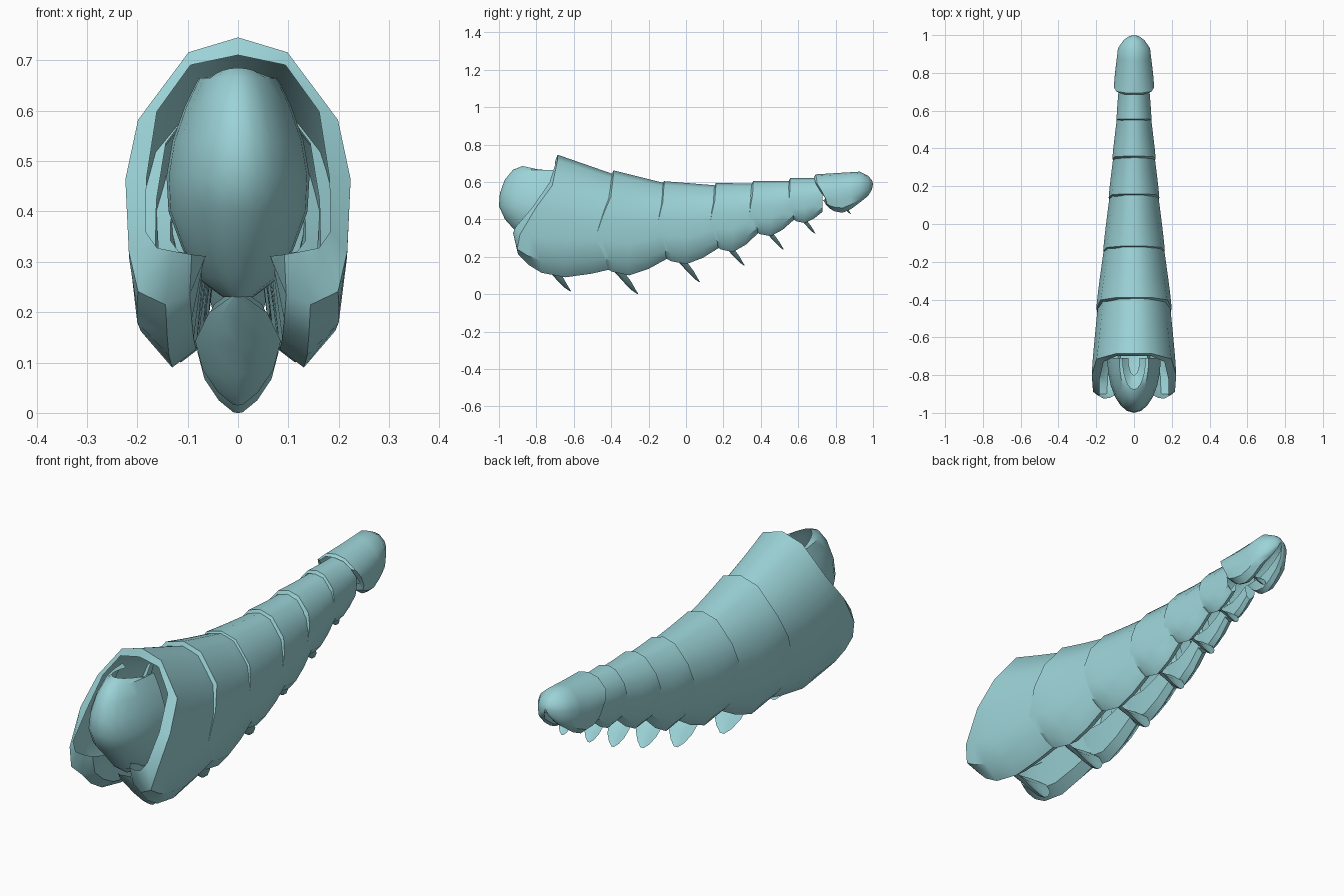
import bpy, bmesh, math
from mathutils import Vector

if "Cube" in bpy.data.objects:
    bpy.data.objects.remove(bpy.data.objects["Cube"])

mat = bpy.data.materials.new("pale_teal")
mat.diffuse_color = (0.33, 0.65, 0.68, 1)
mat.use_nodes = True
mat.node_tree.nodes["Principled BSDF"].inputs["Base Color"].default_value = mat.diffuse_color


def loft(name, rows, closed=False, caps=False):
    """Skin a list of equally long point rows into a smooth object."""
    bm = bmesh.new()
    vs = [[bm.verts.new(p) for p in r] for r in rows]
    n = len(rows[0])
    for a, b in zip(vs, vs[1:]):
        for i in range(n if closed else n - 1):
            j = (i + 1) % n
            bm.faces.new((a[i], a[j], b[j], b[i]))
    if caps:
        bm.faces.new(vs[0])
        bm.faces.new(vs[-1])
    bmesh.ops.remove_doubles(bm, verts=bm.verts, dist=0.0005)
    bmesh.ops.recalc_face_normals(bm, faces=bm.faces)
    # open shells: make sure they face away from the body axis
    if not caps:
        mid = sum((v.co for v in bm.verts), Vector()) / len(bm.verts)
        if sum((f.calc_center_median() - mid).dot(f.normal) * f.calc_area() for f in bm.faces) < 0:
            bmesh.ops.reverse_faces(bm, faces=bm.faces)
    me = bpy.data.meshes.new(name)
    bm.to_mesh(me)
    bm.free()
    me.materials.append(mat)
    me.shade_smooth()
    me.set_sharp_from_angle(angle=math.radians(40))
    ob = bpy.data.objects.new(name, me)
    bpy.context.collection.objects.link(ob)
    return ob


def mirror_row(half):
    """half runs from the centre line to +x."""
    return [Vector((-p.x, p.y, p.z)) for p in reversed(half[1:])] + half


# Half profiles of an armour plate, top centre to inner lower edge (width, height)
GIRTH = [(0, 1), (.42, .955), (.86, .75), (1, .55), (.99, .33), (.93, .12), (.63, 0), (.4, .06), (.32, .32)]
BULGE = [(0, 1), (.43, .955), (.87, .75), (.98, .57), (.95, .35), (.87, .23), (.63, .19), (.42, .22), (.3, .32)]
RIM = [(0, .94), (.41, .91), (.7, .77), (.79, .57), (.8, .41), (.7, .36), (.56, .35), (.4, .34), (.28, .335)]
FORWARD = [0, 0, .13, .53, .93, 1, .98, .9, .7]


def blend(a, b, t):
    return [(p[0] + (q[0] - p[0]) * t, p[1] + (q[1] - p[1]) * t) for p, q in zip(a, b)]


STATIONS = [(0, RIM), (.04, BULGE), (.14, blend(BULGE, GIRTH, .45)), (.27, blend(BULGE, GIRTH, .8)),
            (.5, GIRTH), (.75, GIRTH), (1, GIRTH)]


def plate(name, yf, yb, lobe, w1, w2, zt1, zt2, zb1, zb2, tip=None):
    rows = []
    for k, prof in STATIONS:
        w = w1 + (w2 - w1) * k
        zt = zt1 + (zt2 - zt1) * k
        zb = zb1 + (zb2 - zb1) * max(0, k * 2 - 1) ** 1.4
        half = []
        for (x, h), s in zip(prof, FORWARD):
            y0 = yf - lobe * s
            half.append(Vector((x * w, y0 + (yb - y0) * k, zb + (zt - zb) * h)))
        rows.append(mirror_row(half))
    if tip:
        t = Vector(tip)
        for f, fy in ((.35, .62), (.7, .92), (1, 1)):
            rows.append([Vector((p.x * (1 - f), p.y + (t.y - p.y) * fy, p.z + (t.z - p.z) * f))
                         for p in rows[6]])
    return loft(name, rows)


# Overlapping armour plates, front to back
PLATES = [
    (-.70, -.37, .225, .23, .185, .75, .635, .09, .14),
    (-.40, -.10, .11, .205, .155, .665, .59, .10, .19),
    (-.13, .18, .05, .168, .125, .605, .58, .16, .25),
    (.15, .39, .04, .138, .105, .595, .59, .225, .33),
    (.35, .58, .025, .118, .088, .605, .605, .31, .40),
    (.55, .73, .01, .095, .08, .62, .62, .38, .44),
]
for i, p in enumerate(PLATES):
    plate(f"armour_plate_{i + 1}", *p)
plate("tail_plate", .685, .93, -.06, .11, .085, .64, .655, .435, .49, tip=(0, 1.0, .59))

# Head shell: stacked arcs, open at the back with a notch on top
HEAD = [(.685, .06, -.875), (.665, .078, -.925), (.61, .105, -.97), (.54, .13, -.995), (.47, .142, -1.0),
        (.40, .138, -.968), (.33, .112, -.905), (.27, .085, -.855), (.23, .03, -.80)]
rows = []
for i, (z, w, yf) in enumerate(HEAD):
    half = []
    for j in range(7):
        a = math.pi / 2 * j / 6
        drop = .035 * (1 - math.cos(a)) if i == 0 else 0
        half.append(Vector((w * math.sin(a), -.71 + (yf + .71) * math.cos(a), z - drop)))
    rows.append(mirror_row(half))
loft("head_shell", rows)

# Cupped belly spikes, one under each plate
BLADE = [(-.215, .215, .012), (-.18, .175, .058), (-.12, .115, .085), (-.07, .06, .07),
         (-.03, .02, .04), (0, 0, .01)]
SPIKES = [(-.62, .015, 1), (-.26, 0, .95), (.07, .065, .82), (.31, .153, .72),
          (.52, .238, .6), (.69, .323, .5), (.88, .428, .38)]
for i, (y, z, s) in enumerate(SPIKES):
    rows = []
    for dy, dz, w in BLADE:
        c = .5 * w
        ring = [(-1, c), (-.6, c * .3), (0, 0), (.6, c * .3), (1, c), (.5, c * .75), (0, c * .6), (-.5, c * .75)]
        rows.append([Vector((u * w * s, y + (dy + o) * s, z + (dz + o * .3) * s)) for u, o in ring])
    loft(f"belly_spike_{i + 1}", rows, closed=True, caps=True)
